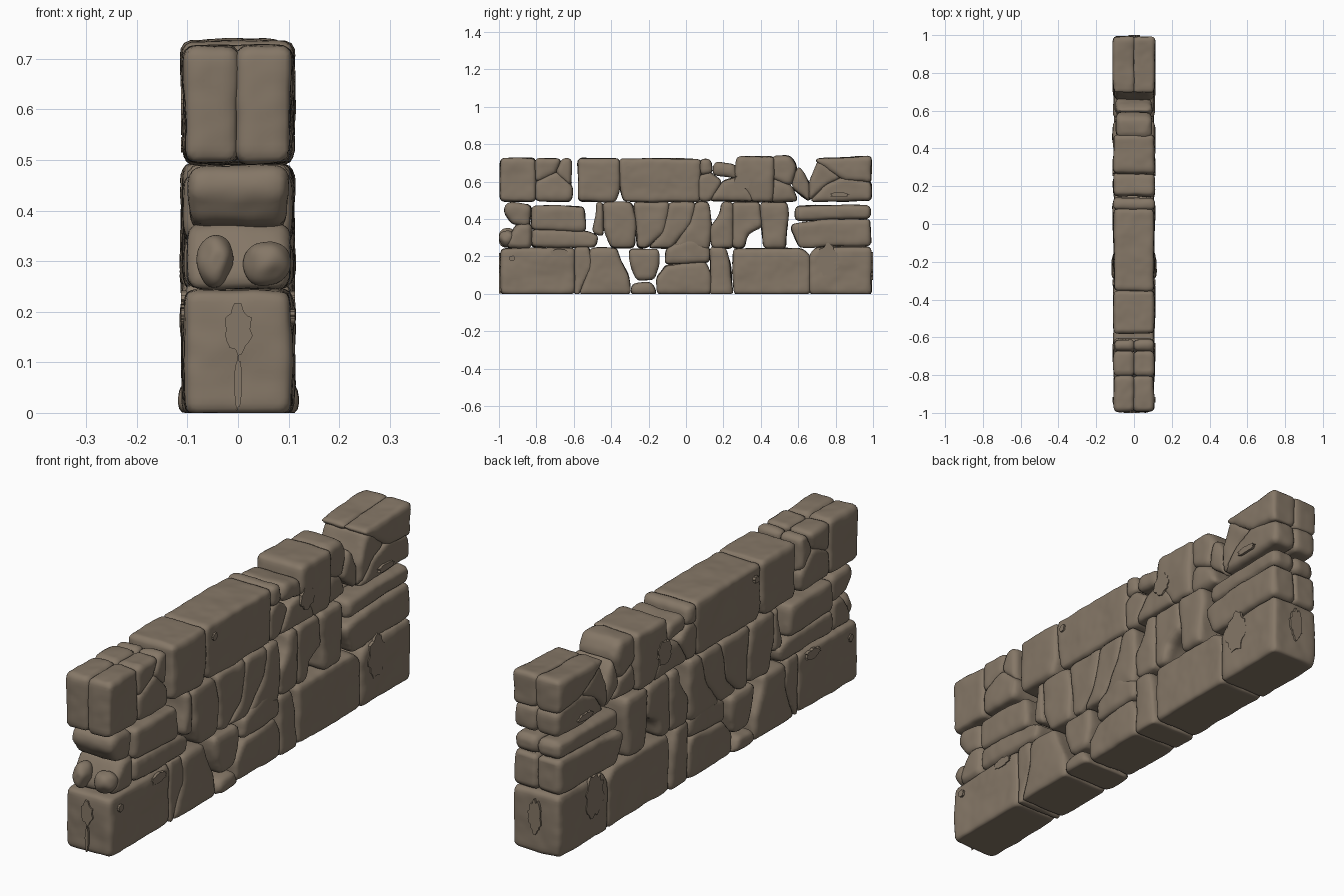
import bpy
import bmesh
import math
import random
from mathutils import Vector, noise

random.seed(4)
cube = bpy.data.objects.get("Cube")
if cube:
    bpy.data.objects.remove(cube, do_unlink=True)

# One weathered stone colour
stone_mat = bpy.data.materials.new("brown_grey_stone")
stone_mat.use_nodes = True
colour = (0.235, 0.185, 0.135, 1)
stone_mat.diffuse_color = colour
stone_mat.node_tree.nodes["Principled BSDF"].inputs["Base Color"].default_value = colour

HALF = 0.108   # half the wall thickness
PAD = 0.008    # lets neighbouring stones meet behind their rounded edges


def wobble(mesh, amount):
    """Uneven the surface along its normals and keep it in the wall's bounds."""
    shift = Vector([random.uniform(-9, 9) for _ in range(3)])
    normals = [v.normal.copy() for v in mesh.vertices]
    for v, n in zip(mesh.vertices, normals):
        broad = noise.noise(v.co * 9 + shift)
        fine = noise.noise(v.co * 28 + shift)
        v.co += n * amount * (broad + 0.3 * fine)
        v.co.y = max(-1, min(1, v.co.y))
        v.co.z = max(0, v.co.z)


def finish(name, bm, amount=0.006, voxel=0.0125):
    """Turn a rough block into a rounded, uneven stone."""
    bmesh.ops.recalc_face_normals(bm, faces=bm.faces)
    rough = bpy.data.meshes.new(name)
    bm.to_mesh(rough)
    bm.free()
    obj = bpy.data.objects.new(name, rough)
    bpy.context.collection.objects.link(obj)
    if voxel:
        remesh = obj.modifiers.new("remesh", 'REMESH')
        remesh.mode = 'VOXEL'
        remesh.voxel_size = voxel
        soften = obj.modifiers.new("soften", 'SMOOTH')
        soften.iterations = 2
        graph = bpy.context.evaluated_depsgraph_get()
        mesh = bpy.data.meshes.new_from_object(obj.evaluated_get(graph))
        obj.modifiers.clear()
        obj.data = mesh
        bpy.data.meshes.remove(rough)
    wobble(obj.data, amount)
    obj.data.materials.clear()
    obj.data.materials.append(stone_mat)
    for p in obj.data.polygons:
        p.use_smooth = True
    return obj


def prism(name, outline, x0, x1, bevel):
    """Stone with a side outline in (y, z), running from x0 to x1."""
    bm = bmesh.new()
    points = [Vector((x0, y, z)) for y, z in outline]
    centre = sum(points, Vector()) / len(points)
    verts = [bm.verts.new(p + (p - centre).normalized() * PAD) for p in points]
    face = bm.faces.new(verts)
    made = bmesh.ops.extrude_face_region(bm, geom=[face])
    moved = [g for g in made["geom"] if isinstance(g, bmesh.types.BMVert)]
    bmesh.ops.translate(bm, verts=moved, vec=(x1 - x0, 0, 0))
    bmesh.ops.recalc_face_normals(bm, faces=bm.faces)
    bmesh.ops.bevel(bm, geom=list(bm.edges), offset=bevel, segments=3,
                    profile=0.5, affect='EDGES', clamp_overlap=True)
    return finish(name, bm)


def course(name, outlines, split=False, half=HALF, bevel=0.02):
    """Lay several stones; split ones are a left and right pair."""
    for i, outline in enumerate(outlines):
        depth = half + random.uniform(-0.004, 0.004)
        if split:
            prism(f"{name}_{i}_left", outline, -0.003, depth, bevel)
            prism(f"{name}_{i}_right", outline, -depth, 0.003, bevel)
        else:
            prism(f"{name}_{i}", outline, -depth, depth, bevel)


def boulder(name, centre, radii):
    bm = bmesh.new()
    bmesh.ops.create_icosphere(bm, subdivisions=4, radius=1)
    bmesh.ops.scale(bm, verts=bm.verts, vec=radii)
    bmesh.ops.translate(bm, verts=bm.verts, vec=centre)
    finish(name, bm, 0.02, voxel=0)


def crust(name, centre, across, tall, on_end=False):
    """Thin ragged patch of crust on a side face or on a wall end."""
    bm = bmesh.new()
    side = math.copysign(1, centre[1] if on_end else centre[0])
    verts = []
    for i in range(28):
        a = math.tau * i / 28
        r = random.uniform(0.8, 1.1)
        u, w = across * r * math.cos(a), tall * r * math.sin(a)
        offset = Vector((u, 0, w)) if on_end else Vector((0, u, w))
        verts.append(bm.verts.new(Vector(centre) + offset))
    face = bm.faces.new(verts)
    made = bmesh.ops.extrude_face_region(bm, geom=[face])
    moved = [g for g in made["geom"] if isinstance(g, bmesh.types.BMVert)]
    out = Vector((0, side, 0)) if on_end else Vector((side, 0, 0))
    bmesh.ops.translate(bm, verts=moved, vec=out * 0.012)
    obj = finish(name, bm, 0, voxel=0)
    for p in obj.data.polygons:
        p.use_smooth = False


# Bottom course
course("bottom_block", [
    [(-.985, 0), (-.6, 0), (-.6, .24), (-.985, .24)],
    [(.26, 0), (.66, 0), (.66, .2), (.61, .24), (.255, .24)],
    [(.665, 0), (.985, 0), (.985, .25), (.7, .245), (.665, .2)],
])
course("bottom_stone", [
    [(-.595, 0), (-.575, 0), (-.51, .14), (-.52, .245), (-.595, .245)],
    [(-.57, 0), (-.3, 0), (-.31, .1), (-.36, .19), (-.37, .24), (-.51, .24), (-.51, .14)],
    [(-.15, 0), (.13, 0), (.13, .1), (.1, .17), (-.1, .15), (-.15, .09)],
    [(-.11, .16), (.12, .17), (.12, .25), (.02, .3), (-.1, .24)],
    [(.13, 0), (.25, 0), (.23, .15), (.21, .245), (.13, .245)],
])
course("keystone", [
    [(-.26, .08), (-.17, .08), (-.15, .15), (-.15, .235), (-.3, .235), (-.29, .16)]])
course("foot_pebble", [[(-.29, 0), (-.16, 0), (-.19, .06), (-.28, .05)]], half=.115)

# Middle course
course("middle_slab", [
    [(-.82, .345), (-.54, .335), (-.55, .465), (-.82, .47)],
    [(-.82, .25), (-.49, .25), (-.47, .31), (-.53, .335), (-.82, .345)],
])
course("middle_stone", [
    [(-.5, .33), (-.44, .31), (-.445, .485), (-.48, .485), (-.475, .43)],
    [(-.4, .25), (-.28, .25), (-.27, .36), (-.29, .485), (-.44, .485), (-.43, .35)],
    [(-.26, .25), (-.21, .25), (-.12, .33), (-.09, .485), (-.28, .485), (-.26, .36)],
    [(-.2, .25), (-.08, .25), (.02, .37), (.05, .485), (-.09, .485), (-.12, .33)],
    [(-.07, .25), (.12, .24), (.13, .36), (.12, .485), (.05, .485), (.02, .37)],
    [(.14, .25), (.25, .25), (.25, .485), (.19, .485), (.18, .41), (.13, .35)],
    [(.25, .25), (.31, .25), (.33, .33), (.4, .36), (.39, .485), (.25, .485)],
    [(.42, .25), (.53, .25), (.535, .36), (.545, .42), (.54, .485), (.4, .485), (.41, .35)],
])
course("back_end_slab", [
    [(.59, .39), (.98, .4), (.98, .475), (.59, .47)],
    [(.61, .25), (.98, .26), (.98, .4), (.75, .39), (.57, .37), (.57, .34)],
], split=True, bevel=.025)

# Worn rocks filling the front end
course("front_end_rock", [
    [(-.97, .44), (-.93, .38), (-.84, .36), (-.83, .47), (-.95, .485)],
    [(-.96, .25), (-.83, .25), (-.83, .37), (-.9, .37), (-.94, .31)],
], half=.1, bevel=.025)
boulder("front_end_pebble_right", (-.045, -.955, .295), (.027, .04, .052))
boulder("front_end_pebble_left", (.06, -.95, .3), (.045, .04, .04))

# Top course
course("top_block", [
    [(-.57, .5), (-.38, .495), (-.36, .56), (-.355, .72), (-.575, .72)],
    [(-.33, .495), (.07, .495), (.075, .72), (-.35, .72), (-.345, .56)],
    [(.35, .5), (.46, .495), (.47, .73), (.275, .73), (.265, .63)],
])
course("top_front_pair", [
    [(-.99, .5), (-.81, .5), (-.805, .72), (-.99, .72)],
    [(-.8, .6), (-.7, .645), (-.67, .72), (-.8, .72)],
    [(-.69, .65), (-.615, .57), (-.615, .715), (-.66, .72)],
], split=True)
course("top_stone", [
    [(-.8, .5), (-.62, .5), (-.61, .57), (-.69, .65), (-.8, .6)],
    [(.07, .5), (.13, .5), (.19, .6), (.12, .65), (.07, .62)],
    [(.08, .64), (.14, .65), (.13, .715), (.08, .715)],
    [(.13, .5), (.36, .495), (.34, .55), (.27, .62), (.2, .6)],
    [(.15, .64), (.27, .62), (.26, .69), (.16, .7)],
    [(.66, .5), (.74, .58), (.83, .62), (.71, .71), (.665, .6)],
])
course("top_rubble", [
    [(.45, .495), (.6, .495), (.56, .58), (.47, .62)],
    [(.46, .62), (.56, .58), (.59, .68), (.56, .735), (.46, .73)],
    [(.57, .57), (.66, .495), (.66, .58), (.63, .65), (.6, .68)],
], half=.095, bevel=.028)
course("top_back_pair", [
    [(.67, .495), (.985, .5), (.985, .6), (.84, .62), (.74, .58)],
    [(.71, .7), (.84, .62), (.985, .6), (.985, .735), (.69, .72)],
], split=True)

# Ragged crust on both sides and on the ends
for label, s in (("left", 1), ("right", -1)):
    x = s * .101
    crust(f"oval_crust_{label}", (x, .76, .18), .06, .09)
    crust(f"upper_crust_{label}", (x, .3, .6), .045, .05)
    crust(f"front_crust_{label}", (x, -.68, .22), .05, .02)
    crust(f"chip_{label}", (x, -.93, .19), .015, .015)
    crust(f"slab_chip_{label}", (x, .82, .53), .05, .015)
    crust(f"block_chip_{label}", (x, -.31, .67), .015, .015)
crust("front_end_crust", (0, -.988, .165), .028, .05, on_end=True)
crust("front_end_streak", (0, -.988, .06), .008, .055, on_end=True)
crust("back_end_crust", (0, .988, .15), .03, .07, on_end=True)
